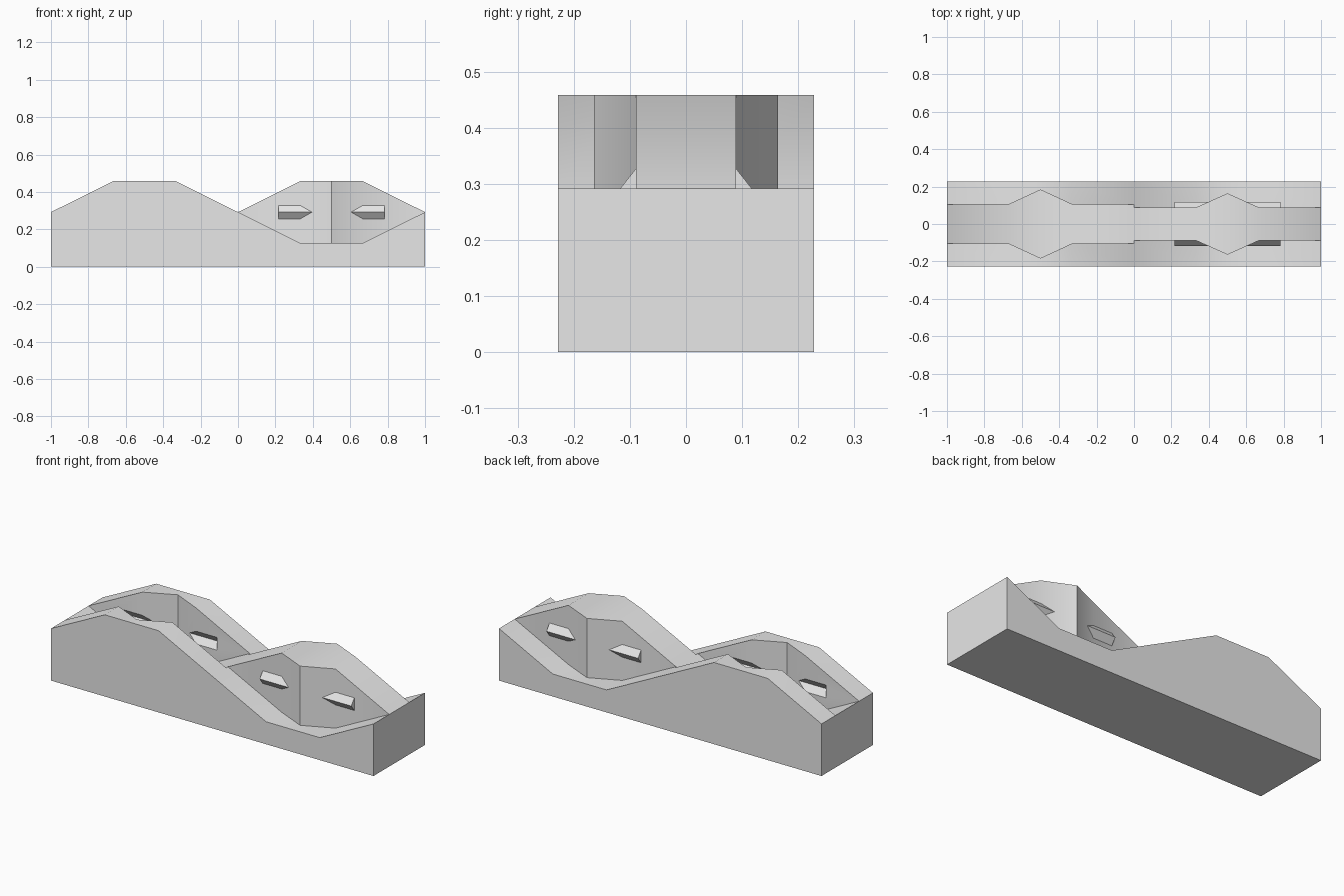
import bpy
import bmesh

HALF_DEPTH = 0.228
MID, RISE = 0.292, 0.166
# Offsets from the middle of each half, and how far the profile has risen there
STATIONS = [(-0.5, 0), (-1 / 6, 1), (0, 1), (1 / 6, 1), (0.5, 0)]

if "Cube" in bpy.data.objects:
    bpy.data.objects.remove(bpy.data.objects["Cube"])

grey = bpy.data.materials.new("plain_grey")
grey.use_nodes = True
grey.diffuse_color = (0.8, 0.8, 0.8, 1)
grey.node_tree.nodes["Principled BSDF"].inputs["Base Color"].default_value = grey.diffuse_color


def loft(name, sections):
    """Skin a row of matching closed sections and cap both ends."""
    bm = bmesh.new()
    rings = [[bm.verts.new(p) for p in s] for s in sections]
    n = len(rings[0])
    for a, b in zip(rings, rings[1:]):
        for i in range(n):
            j = (i + 1) % n
            bm.faces.new((a[i], a[j], b[j], b[i]))
    bm.faces.new(rings[0])
    bm.faces.new(rings[-1])
    bmesh.ops.remove_doubles(bm, verts=bm.verts, dist=1e-4)
    bmesh.ops.recalc_face_normals(bm, faces=bm.faces)
    mesh = bpy.data.meshes.new(name)
    bm.to_mesh(mesh)
    bm.free()
    mesh.materials.append(grey)
    obj = bpy.data.objects.new(name, mesh)
    bpy.context.collection.objects.link(obj)
    return obj


def connector_half(name, centre, width, peak_width, side):
    """Half of the block: side +1 has tall outer walls, -1 a tall middle."""
    sections = []
    for dx, up in STATIONS:
        w = peak_width if dx == 0 else width
        outer, inner = MID + side * RISE * up, MID - side * RISE * up
        half = [(HALF_DEPTH, 0), (HALF_DEPTH, outer), (w, outer), (w, inner)]
        ring = half + [(-y, z) for y, z in reversed(half)]
        sections.append([(centre + dx, y, z) for y, z in ring])
    return loft(name, sections)


def pin_bar(name, centre, half_length, tip, root, half_height):
    """Bar with a pointed edge on the front and the back."""
    ring = [(tip, 0), (root, half_height), (-root, half_height),
            (-tip, 0), (-root, -half_height), (root, -half_height)]
    return loft(name, [[(centre + s * half_length, y, MID + z) for y, z in ring]
                       for s in (-1, 1)])


def select(obj):
    bpy.ops.object.select_all(action="DESELECT")
    obj.select_set(True)
    bpy.context.view_layer.objects.active = obj


# Channel half, plug half and the snap pins on the plug
channel = connector_half("channel_half", -0.5, 0.105, 0.182, 1)
plug = connector_half("plug_half", 0.5, 0.089, 0.164, -1)
pins = pin_bar("snap_pins", 0.5, 0.284, 0.117, 0.08, 0.047)

# Matching sockets cut into the channel walls
cutter = pin_bar("socket_cutter", -0.5, 0.295, 0.133, 0.09, 0.055)
cutter.hide_render = True
cut = channel.modifiers.new("sockets", "BOOLEAN")
cut.operation = "DIFFERENCE"
cut.solver = "EXACT"
cut.object = cutter
select(channel)
bpy.ops.object.modifier_apply(modifier=cut.name)
bpy.data.objects.remove(cutter)

# Soft shading over the gentle bends only
for part in (channel, plug, pins):
    select(part)
    bpy.ops.object.shade_smooth_by_angle(angle=0.524)
